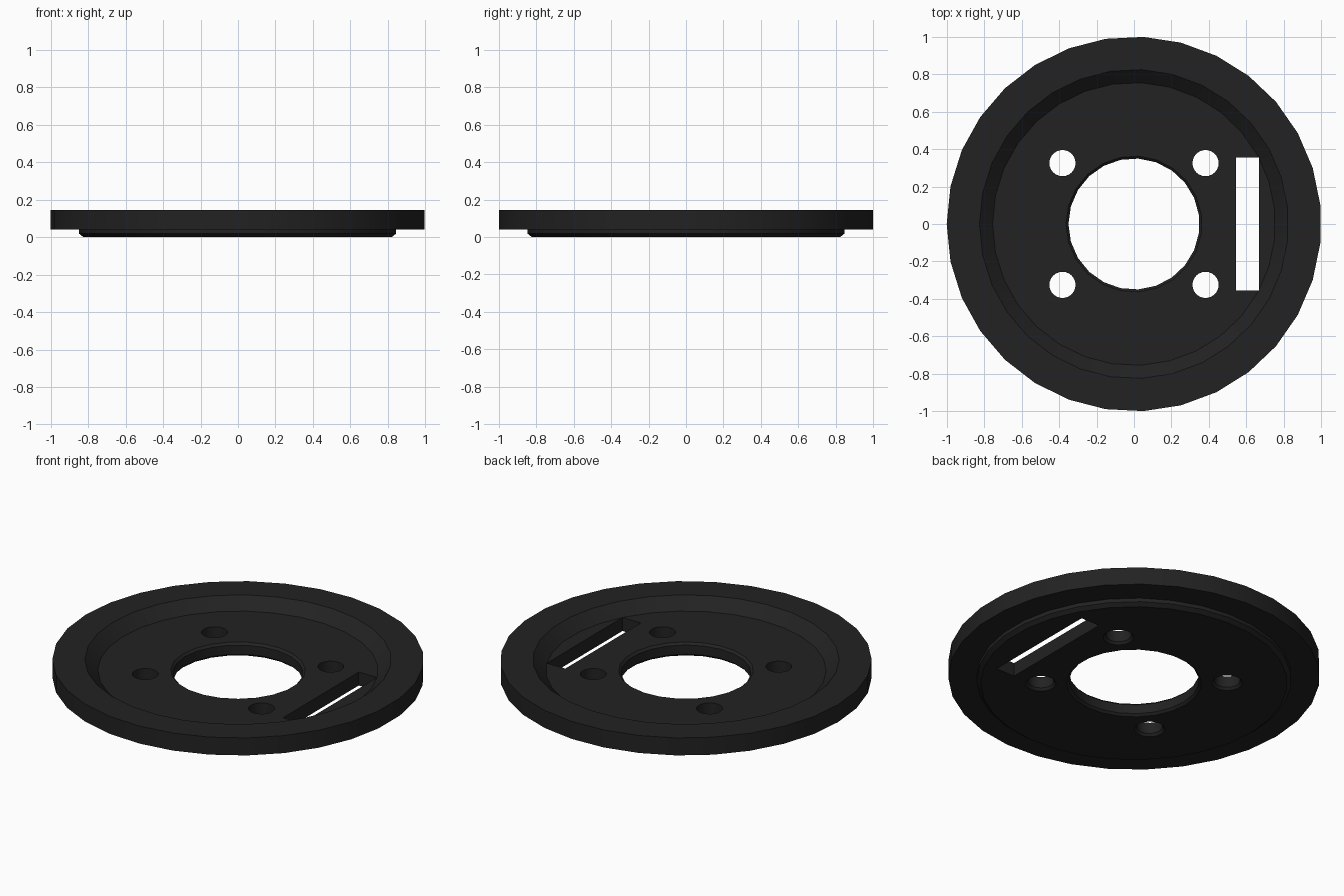
import bpy, bmesh, math

if "Cube" in bpy.data.objects:
    bpy.data.objects.remove(bpy.data.objects["Cube"])

black = bpy.data.materials.new("matte black")
black.diffuse_color = (0.016, 0.016, 0.016, 1)
black.use_nodes = True
black.node_tree.nodes["Principled BSDF"].inputs["Base Color"].default_value = black.diffuse_color


def add_object(name, bm):
    bmesh.ops.recalc_face_normals(bm, faces=bm.faces)
    mesh = bpy.data.meshes.new(name)
    bm.to_mesh(mesh)
    bm.free()
    obj = bpy.data.objects.new(name, mesh)
    bpy.context.collection.objects.link(obj)
    obj.data.materials.append(black)
    return obj


def turned(name, profile, sides, x=0, y=0):
    """Solid of revolution: stacked rings of (radius, z), capped at both ends."""
    bm = bmesh.new()
    rings = []
    for r, z in profile:
        angles = [math.pi + math.tau * i / sides for i in range(sides)]
        rings.append([bm.verts.new((x + r * math.cos(a), y + r * math.sin(a), z))
                      for a in angles])
    for low, high in zip(rings, rings[1:]):
        for i in range(sides):
            j = (i + 1) % sides
            bm.faces.new((low[i], low[j], high[j], high[i]))
    bm.faces.new(rings[0])
    bm.faces.new(rings[-1])
    return add_object(name, bm)


def box(name, x0, x1, y0, y1, z0, z1):
    bm = bmesh.new()
    bmesh.ops.create_cube(bm, size=1)
    for v in bm.verts:
        v.co = (x1 if v.co.x > 0 else x0, y1 if v.co.y > 0 else y0,
                z1 if v.co.z > 0 else z0)
    return add_object(name, bm)


# Dished disc: chamfered foot, stepped rim, sloped recess down to the floor
FLOOR = 0.08
disc = turned("disc", [(0.825, 0), (0.848, 0.018), (0.848, 0.04), (1.0, 0.04),
                       (1.0, 0.144), (0.825, 0.144), (0.755, FLOOR)], 31)

# Central bore, chamfered at both ends
cutters = [turned("bore_cutter", [(0.378, -0.015), (0.35, 0.013), (0.35, FLOOR - 0.013),
                                  (0.378, FLOOR + 0.015)], 23)]

# Four bolt holes, flared underneath
for sx in (-1, 1):
    for sy in (-1, 1):
        cutters.append(turned("bolt_hole_cutter",
                              [(0.09, -0.01), (0.07, 0.014), (0.07, 0.12)],
                              24, sx * 0.382, sy * 0.325))

# Rectangular slot
cutters.append(box("slot_cutter", 0.545, 0.666, -0.355, 0.355, -0.1, 0.3))

for cutter in cutters:
    mod = disc.modifiers.new("cut", 'BOOLEAN')
    mod.operation = 'DIFFERENCE'
    mod.solver = 'EXACT'
    mod.object = cutter

bpy.context.view_layer.objects.active = disc
disc.select_set(True)
for mod in list(disc.modifiers):
    bpy.ops.object.modifier_apply(modifier=mod.name)
for cutter in cutters:
    bpy.data.objects.remove(cutter)

bpy.ops.object.shade_smooth_by_angle(angle=math.radians(30))
